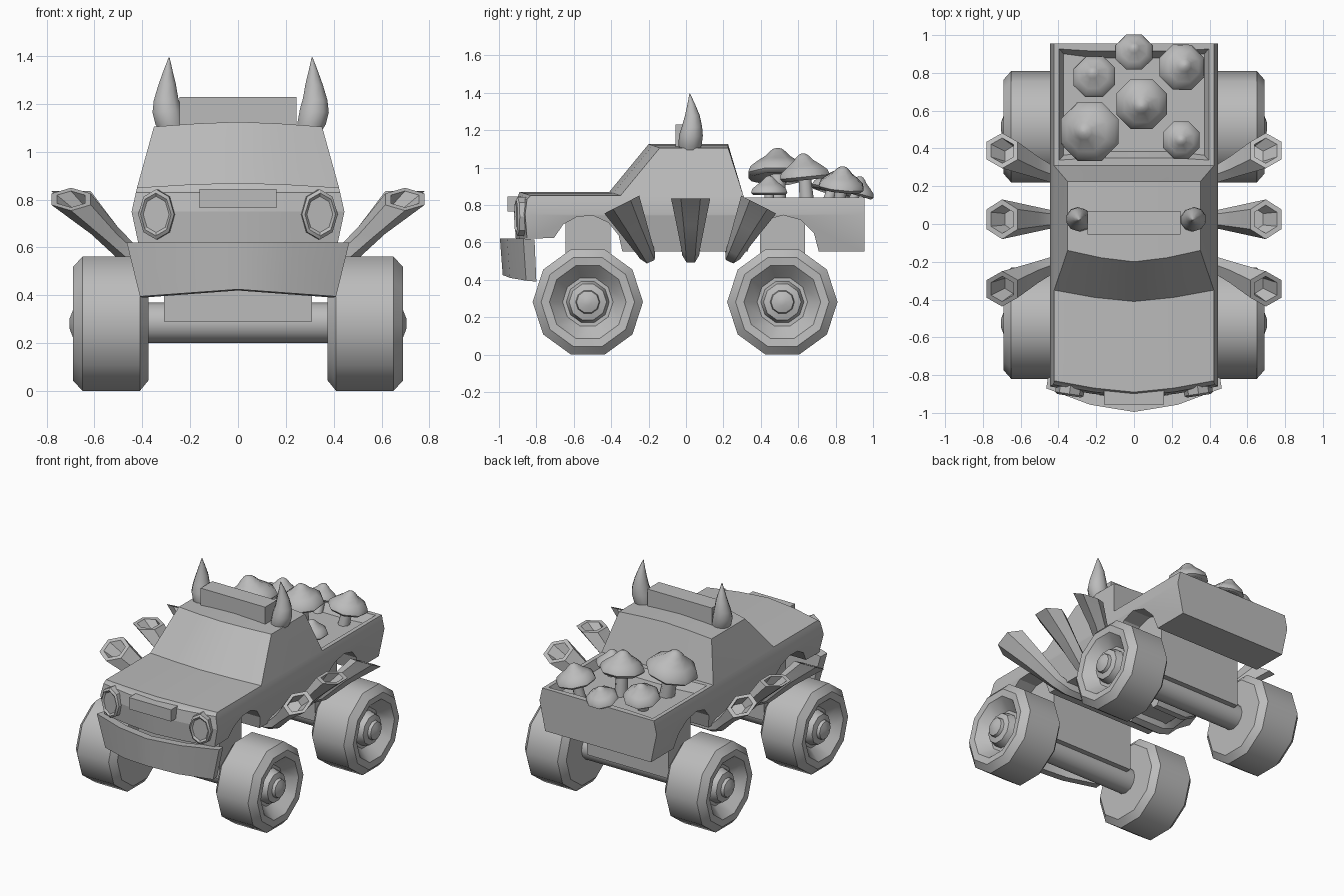
import bpy, bmesh
from math import sin, cos, pi, radians
from mathutils import Vector as V

if "Cube" in bpy.data.objects:
    bpy.data.objects.remove(bpy.data.objects["Cube"])

grey = bpy.data.materials.new("plain grey")
grey.use_nodes = True
grey.diffuse_color = (0.5, 0.5, 0.5, 1)
grey.node_tree.nodes["Principled BSDF"].inputs["Base Color"].default_value = (0.5, 0.5, 0.5, 1)


def finish(name, bm, angle=30):
    bmesh.ops.recalc_face_normals(bm, faces=bm.faces)
    mesh = bpy.data.meshes.new(name)
    bm.to_mesh(mesh)
    bm.free()
    ob = bpy.data.objects.new(name, mesh)
    mesh.materials.append(grey)
    bpy.context.collection.objects.link(ob)
    if angle:
        bpy.ops.object.select_all(action='DESELECT')
        ob.select_set(True)
        bpy.context.view_layer.objects.active = ob
        bpy.ops.object.shade_smooth_by_angle(angle=radians(angle))
    return ob


def ring(c, n, r, ref, sides, phase=0):
    """Points around centre c, facing n; r is a radius or a pair of radii."""
    ru, rv = r if isinstance(r, tuple) else (r, r)
    v = V(n).cross(V(ref)).normalized()
    u = v.cross(V(n)).normalized()
    angles = [2 * pi * i / sides + phase for i in range(sides)]
    return [V(c) + u * ru * cos(a) + v * rv * sin(a) for a in angles]


def loft(name, rings, angle=30):
    """Skin a list of point rings and cap both ends."""
    bm = bmesh.new()
    vs = [[bm.verts.new(p) for p in r] for r in rings]
    n = len(vs[0])
    for a, b in zip(vs, vs[1:]):
        for i in range(n):
            bm.faces.new((a[i], a[(i + 1) % n], b[(i + 1) % n], b[i]))
    bm.faces.new(vs[0][::-1])
    bm.faces.new(vs[-1])
    return finish(name, bm, angle)


def box(name, lo, hi):
    bm = bmesh.new()
    bmesh.ops.create_cube(bm, size=1)
    for v in bm.verts:
        v.co = V([l + (h - l) * (c + 0.5) for l, h, c in zip(lo, hi, v.co)])
    return finish(name, bm, 0)


# Body: side profile with wheel arches, extruded, then tapered by height
def arch(y, start, end, steps=6):
    return [(y + 0.19 * cos(a), 0.55 + 0.195 * sin(a))
            for a in [radians(start + (end - start) * i / steps) for i in range(steps + 1)]]


def half_width(z):
    stops = [(0.54, 0.40), (0.75, 0.445), (0.86, 0.42), (1.2, 0.325)]
    for (z0, w0), (z1, w1) in zip(stops, stops[1:]):
        if z <= z1:
            return w0 + (w1 - w0) * (z - z0) / (z1 - z0)


profile = [(-0.85, 0.62), (-0.86, 0.75), (-0.85, 0.83), (-0.83, 0.85), (-0.35, 0.85),
           (-0.14, 1.105), (0.225, 1.105), (0.31, 0.84), (0.955, 0.84), (0.955, 0.55)]
profile += arch(0.52, 0, 180) + arch(-0.53, 0, 158)
bm = bmesh.new()
face = bm.faces.new([bm.verts.new((-1, y, z)) for y, z in profile])
out = bmesh.ops.extrude_face_region(bm, geom=[face])
bmesh.ops.translate(bm, vec=(2, 0, 0), verts=[g for g in out["geom"] if isinstance(g, bmesh.types.BMVert)])
for co, no in [((0, 0, 0), (1, 0, 0)), ((0.5, 0, 0), (1, 0, 0)), ((-0.5, 0, 0), (1, 0, 0)),
               ((0, 0, 0.75), (0, 0, 1)), ((0, 0, 0.84), (0, 0, 1))]:
    bmesh.ops.bisect_plane(bm, geom=bm.verts[:] + bm.edges[:] + bm.faces[:], plane_co=co, plane_no=no)
for v in bm.verts:
    crown = 1 - abs(v.co.x) ** 1.5
    if v.co.y < -0.8 or (v.co.y < -0.1 and v.co.z > 0.8):
        v.co.y -= 0.06 * crown
    if v.co.z > 0.845:
        v.co.z += 0.02 * crown
    v.co.x *= half_width(v.co.z)
# Sunken load bed
bm.normal_update()
bed = [f for f in bm.faces if abs(f.normal.z) > 0.9 and f.calc_center_median().y > 0.35
       and f.calc_center_median().z > 0.8]
bmesh.ops.recalc_face_normals(bm, faces=bm.faces)
bmesh.ops.inset_region(bm, faces=bed, thickness=0.04)
bmesh.ops.inset_region(bm, faces=bed, thickness=0.035, depth=-0.06)
finish("body", bm, 25)

# Curved front bumper
rings = []
for t in (-1, -0.5, 0, 0.5, 1):
    y = -0.995 + 0.125 * abs(t) ** 1.7
    low = 0.425 - 0.03 * abs(t)
    rings.append([V((t * 0.465, y, 0.62)), V((t * 0.41, y + 0.015, low)),
                  V((t * 0.40, y + 0.07, low - 0.005)), V((t * 0.455, y + 0.06, 0.615))])
loft("bumper", rings, 25)

box("grille", (-0.16, -0.955, 0.765), (0.16, -0.88, 0.845))
box("roof_light_bar", (-0.245, -0.055, 1.08), (0.245, 0.07, 1.23))

# Axles, mounts and wheels
tyre = [(0.375, 0.1), (0.375, 0.25), (0.41, 0.295), (0.65, 0.295), (0.69, 0.25), (0.685, 0.205),
        (0.61, 0.135), (0.61, 0.115), (0.66, 0.1), (0.67, 0.065), (0.69, 0.06), (0.705, 0.02)]
for end, y in (("front", -0.525), ("rear", 0.515)):
    loft(end + "_axle", [ring((x, y, 0.285), (1, 0, 0), 0.085, (0, 1, 0), 12) for x in (-0.4, 0.4)], 40)
    box(end + "_axle_mount", (-0.31, y - 0.12, 0.29), (0.31, y + 0.12, 0.76))
    for side, s in (("left", 1), ("right", -1)):
        loft(f"{end}_{side}_wheel",
             [ring((s * x, y, 0.281), (1, 0, 0), r, (0, 1, 0), 10) for x, r in tyre], 38)

for side, s in (("left", 1), ("right", -1)):
    # Oval headlights turned with the nose
    n = V((s * 0.15, -1, 0)).normalized()
    c = V((s * 0.337, -0.865, 0.738))
    lamp = [(-0.03, 1), (0.035, 1), (0.045, 0.85), (0.035, 0.72)]
    loft(side + "_headlight",
         [ring(c + n * d, n, (0.105 * k, 0.076 * k), (0, 0, 1), 8) for d, k in lamp], 30)

    # Curved horns
    path = [(0.285, 0.02, 1.08, 0.05), (0.297, 0.022, 1.12, 0.062), (0.308, 0.026, 1.17, 0.064),
            (0.312, 0.032, 1.22, 0.054), (0.308, 0.034, 1.28, 0.039),
            (0.304, 0.028, 1.34, 0.02), (0.299, 0.02, 1.395, 0.002)]
    loft(side + "_horn", [ring((s * x + 0.011, y, z), (s * 0.1, 0, 1), r, (0, 1, 0), 10)
                          for x, y, z, r in path], 50)

    # Flared hexagonal exhaust pipes fanned about the sill
    for label, y, tilt in (("front", -0.205, -27), ("middle", 0.025, 0), ("rear", 0.25, 27)):
        a = radians(tilt)
        up = V((0, sin(a), cos(a)))
        base = V((0, y, 0.53))
        flare = [(0.15, 0.0, 0.04, 0.04), (0.37, 0.0, 0.045, 0.045), (0.445, 0.035, 0.05, 0.045),
                 (0.56, 0.16, 0.075, 0.062), (0.698, 0.305, 0.105, 0.095),
                 (0.698, 0.305, 0.075, 0.068), (0.64, 0.24, 0.06, 0.05)]
        rings = []
        for i, (x, h, ry, rx) in enumerate(flare):
            n = (V((s, 0, 0)), V((s, 0, 0.3)), V((s * 0.8, 0, 0)) + up)[i] if i < 3 else up
            rings.append(ring(base + V((s * x, 0, 0)) + up * h, n, (ry, rx), (0, cos(a), -sin(a)), 6))
        loft(f"{label}_{side}_exhaust", rings, 30)

# Mushrooms in the bed: x, y, rim height, radius, lean x, lean y
mushrooms = [(-0.235, 0.49, 0.96, 0.17, -0.25, 0), (0.04, 0.635, 0.95, 0.145, 0, -0.1),
             (-0.21, 0.78, 0.88, 0.12, -0.1, 0.25), (0, 0.91, 0.865, 0.105, 0, 0.3),
             (0.255, 0.83, 0.895, 0.13, 0.15, 0.1), (0.25, 0.445, 0.865, 0.105, 0, 0)]
cap = [(-0.02, 0.25), (-0.12, 0.88), (0, 1), (0.2, 0.93), (0.4, 0.68), (0.58, 0.42),
       (0.74, 0.27), (0.84, 0.14), (0.87, 0.02)]
for i, (x, y, z, r, lx, ly) in enumerate(mushrooms, 1):
    n = V((lx, ly, 1)).normalized()
    c = V((x, y, z))
    foot = V((x - lx * 0.15, y - ly * 0.15, 0.77))
    rings = [ring(foot, (0, 0, 1), r * 0.3, (1, 0, 0), 8, pi / 8)]
    rings += [ring(c + n * h * r, n, r * k, (1, 0, 0), 8, pi / 8) for h, k in cap]
    loft(f"mushroom_{i}", rings, 60)
